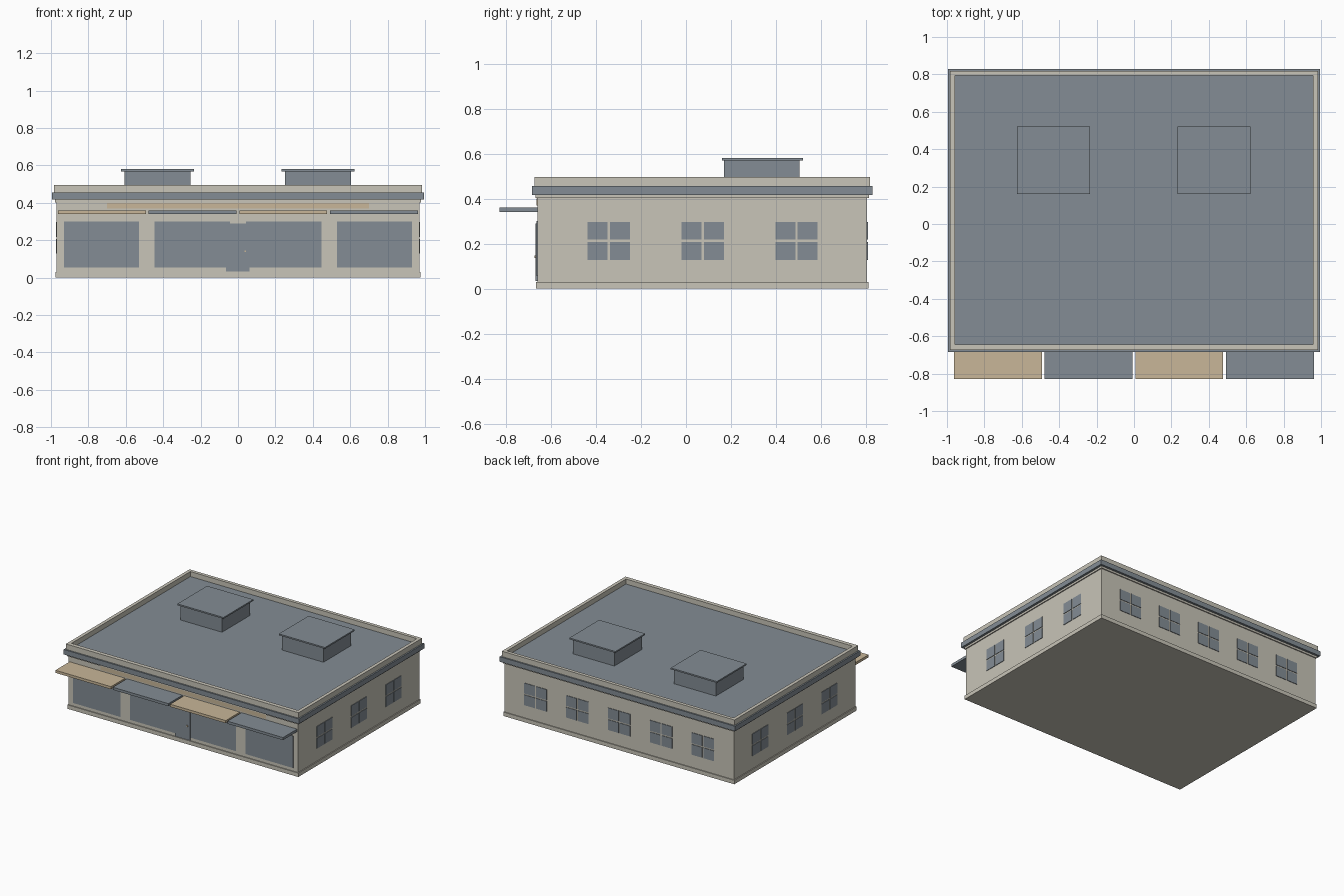
import bpy
import bmesh

cube = bpy.data.objects.get("Cube")
if cube:
    bpy.data.objects.remove(cube, do_unlink=True)


def make_material(name, rgb):
    mat = bpy.data.materials.new(name)
    mat.use_nodes = True
    color = (*rgb, 1.0)
    mat.diffuse_color = color
    mat.node_tree.nodes["Principled BSDF"].inputs["Base Color"].default_value = color
    return mat


STONE = make_material("warm stone", (0.58, 0.555, 0.48))
SLATE = make_material("slate blue", (0.227, 0.265, 0.298))
TAN = make_material("tan", (0.578, 0.468, 0.315))


def boxes(name, mat, extents):
    """One object made of boxes, each given as (x0, x1, y0, y1, z0, z1)."""
    bm = bmesh.new()
    for x0, x1, y0, y1, z0, z1 in extents:
        verts = bmesh.ops.create_cube(bm, size=1)["verts"]
        for v in verts:
            v.co = (x1 if v.co.x > 0 else x0,
                    y1 if v.co.y > 0 else y0,
                    z1 if v.co.z > 0 else z0)
    mesh = bpy.data.meshes.new(name)
    bm.to_mesh(mesh)
    bm.free()
    mesh.materials.append(mat)
    obj = bpy.data.objects.new(name, mesh)
    bpy.context.collection.objects.link(obj)
    return obj


# Main body footprint
WX, FRONT, BACK = 0.97, -0.66, 0.805


def slab(name, mat, out, z0, z1):
    """Footprint slab, widened by out on every side."""
    return boxes(name, mat, [(-WX - out, WX + out, FRONT - out, BACK + out, z0, z1)])


slab("walls", STONE, 0, 0.01, 0.43)
slab("plinth", STONE, 0.007, 0, 0.03)
slab("under_moulding", STONE, 0.008, 0.402, 0.42)
slab("cornice", SLATE, 0.025, 0.417, 0.455)
slab("roof_deck", SLATE, -0.005, 0.43, 0.458)

# Parapet ring around the roof
o, i = 0.014, -0.012
px, pf, pb = WX + o, FRONT - o, BACK + o
ix, jf, jb = WX + i, FRONT - i + 0.005, BACK + i
boxes("parapet", STONE, [
    (-px, px, pf, jf, 0.44, 0.496),
    (-px, px, jb, pb, 0.44, 0.496),
    (-px, -ix, jf, jb, 0.44, 0.496),
    (ix, px, jf, jb, 0.44, 0.496),
])

# Rooftop units with overhanging lids
for side, cx in (("right", -0.43), ("left", 0.428)):
    boxes(f"roof_unit_{side}", SLATE, [(cx - 0.176, cx + 0.176, 0.17, 0.505, 0.45, 0.57)])
    boxes(f"roof_unit_lid_{side}", SLATE, [(cx - 0.195, cx + 0.195, 0.16, 0.52, 0.569, 0.58)])

# Flat awnings in alternating colours
for n in range(4):
    x0 = -0.963 + n * 0.485
    boxes(f"awning_{n + 1}", SLATE if n % 2 else TAN,
          [(x0, x0 + 0.47, -0.83, FRONT + 0.01, 0.34, 0.36)])

# Four-pane windows on the back and both sides
PANE, GAP, THICK = 0.089, 0.005, 0.004


def panes(center):
    """Pane rectangles (a0, a1, z0, z1) along a wall."""
    for a in (center - GAP - PANE, center + GAP):
        for z0, z1 in ((0.128, 0.207), (0.217, 0.297)):
            yield a, a + PANE, z0, z1


for n in range(5):
    boxes(f"back_window_{n + 1}", SLATE,
          [(a, b, BACK, BACK + THICK, z0, z1)
           for a, b, z0, z1 in panes((n - 2) * 0.354)])
for side, s in (("right", -1), ("left", 1)):
    x0, x1 = sorted((s * WX, s * (WX + THICK)))
    for n in range(3):
        boxes(f"{side}_window_{n + 1}", SLATE,
              [(x0, x1, a, b, z0, z1) for a, b, z0, z1 in panes(-0.343 + n * 0.417)])

# Shop front: display glass, door, handle and sign strip
for side, s in (("right", -1), ("left", 1)):
    for part, inner, outer in (("outer", 0.53, 0.93), ("inner", 0.043, 0.447)):
        x0, x1 = sorted((s * inner, s * outer))
        boxes(f"shop_glass_{part}_{side}", SLATE,
              [(x0, x1, FRONT - THICK, FRONT, 0.055, 0.3)])
boxes("door", SLATE, [(-0.065, 0.062, FRONT - 0.008, FRONT, 0.034, 0.29)])
boxes("door_handle", TAN, [(0.036, 0.044, FRONT - 0.014, FRONT - 0.006, 0.136, 0.146)])
boxes("sign_strip", TAN, [(-0.7, 0.7, FRONT - THICK, FRONT, 0.37, 0.4)])
